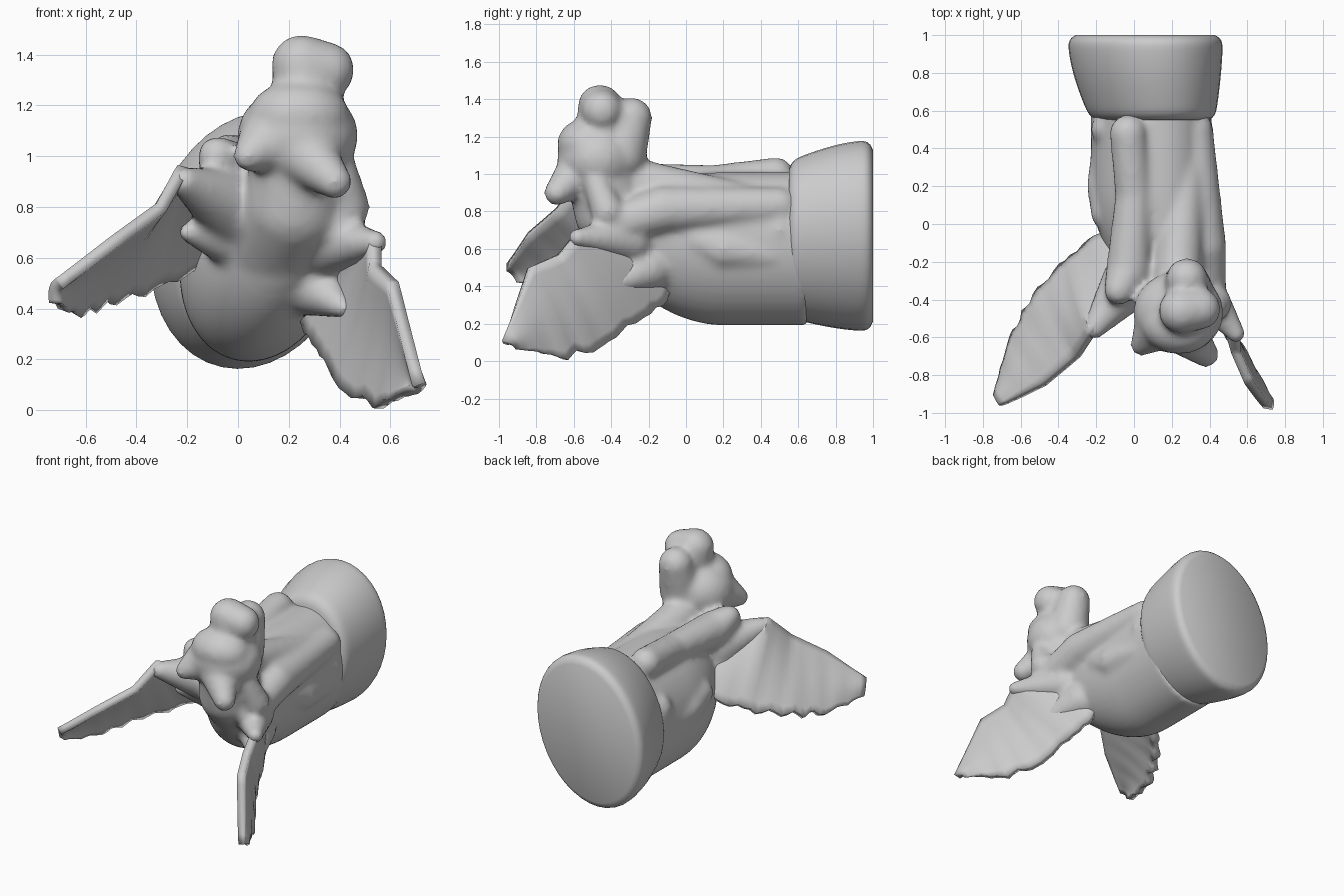
import bpy, bmesh, math, random
from mathutils import Vector, Matrix

random.seed(4)
if "Cube" in bpy.data.objects:
    bpy.data.objects.remove(bpy.data.objects["Cube"])

stone = bpy.data.materials.new("grey stone")
stone.use_nodes = True
grey = (.6, .6, .6, 1)
stone.diffuse_color = grey
stone.node_tree.nodes["Principled BSDF"].inputs["Base Color"].default_value = grey


def finish(bm, name):
    """Turn the bmesh into a smooth shaded object of the grey material."""
    bmesh.ops.recalc_face_normals(bm, faces=bm.faces)
    mesh = bpy.data.meshes.new(name)
    bm.to_mesh(mesh)
    bm.free()
    obj = bpy.data.objects.new(name, mesh)
    bpy.context.collection.objects.link(obj)
    mesh.materials.append(stone)
    bpy.ops.object.select_all(action='DESELECT')
    obj.select_set(True)
    bpy.context.view_layer.objects.active = obj
    bpy.ops.object.shade_smooth_by_angle(angle=math.radians(40))
    return obj


def loft(bm, section, steps, sides=40, lean=.15):
    """Skin the leaning ovals that section(t) returns as centre, half width, half height."""
    rings = []
    for step in range(steps + 1):
        centre, width, height = section(step / steps)
        ring = []
        for side in range(sides):
            angle = math.tau * side / sides
            offset = Vector((width * math.cos(angle), 0, height * math.sin(angle + lean)))
            ring.append(bm.verts.new(Vector(centre) + offset))
        rings.append(ring)
    for ring, following in zip(rings, rings[1:]):
        for i in range(sides):
            bm.faces.new((ring[i - 1], ring[i], following[i], following[i - 1]))
    bm.faces.new(rings[0])
    bm.faces.new(rings[-1])


def blob(bm, centre, radii):
    matrix = Matrix.Translation(centre) @ Matrix.Diagonal((*radii, 1))
    bmesh.ops.create_icosphere(bm, subdivisions=3, radius=1, matrix=matrix)


def limb(bm, start, end, thick, thin):
    """Rounded, tapering limb between two points."""
    start, end = Vector(start), Vector(end)
    steps = max(2, int((end - start).length / .03))
    for step in range(steps + 1):
        t = step / steps
        radius = thick + (thin - thick) * t
        blob(bm, start.lerp(end, t), (radius, radius, radius))


def along(points, t):
    """Point at fraction t of a polyline."""
    place = t * (len(points) - 1)
    i = min(int(place), len(points) - 2)
    return Vector(points[i]).lerp(Vector(points[i + 1]), place - i)


def base_section(t):
    flare = math.sin(t * math.pi / 2)
    rim = 1 - .1 * abs(2 * t - 1) ** 12
    centre = (.1 - .04 * flare, .55 + .45 * t, .65 + .02 * flare)
    return centre, (.33 + .08 * flare) * rim, (.42 + .09 * flare) * rim


def body_section(t):
    size = math.sqrt(math.sin(min(1, .04 + t * 1.6) * math.pi / 2))
    narrow = 1 - size
    centre = (.09 + .2 * narrow, 1.1 * t - .45, .6 + .2 * narrow)
    return centre, .32 * size, .41 * size


# Flared base with a flat end
bm = bmesh.new()
loft(bm, base_section, steps=30)
finish(bm, "base")

# Body core
bm = bmesh.new()
loft(bm, body_section, steps=24)

# Belly, chest and neck
chest = (.22, -.4, .8)
limb(bm, (.08, 0, .5), chest, .23, .2)
limb(bm, chest, (.24, -.45, 1), .2, .19)

# Ridges along the back
shoulder, middle, hip = (-.03, -.25, .94), (0, .15, .95), (-.03, .48, .99)
limb(bm, shoulder, middle, .12, .1)
limb(bm, middle, hip, .1, .1)
limb(bm, (.23, -.25, .95), (.29, .45, .83), .13, .09)
left_elbow = (.36, -.12, .81)
limb(bm, left_elbow, (.32, .5, .83), .13, .1)
limb(bm, left_elbow, (.39, -.42, .72), .13, .1)

# Folded legs and cuffs on both flanks
for x in (-.13, .32):
    knee, foot = (x, .2, .6), (x, .45, .57)
    limb(bm, (x, .06, .65), knee, .1, .12)
    limb(bm, knee, foot, .12, .09)
    blob(bm, (x, .5, .7), (.1, .09, .12))

# Right shoulder lobe
limb(bm, shoulder, (-.08, -.35, 1), .12, .08)

# Head and brow
blob(bm, (.235, -.47, 1.08), (.24, .22, .2))
blob(bm, (.24, -.53, 1.16), (.2, .16, .14))

# Snout, cheek and jaw
limb(bm, (.25, -.56, 1.02), (.38, -.69, .9), .13, .07)
limb(bm, (.13, -.54, 1.06), (.04, -.64, 1), .13, .06)
limb(bm, (.4, -.48, .95), (.43, -.42, .8), .07, .09)

# Crest on top of the head
crest = (.25, -.46, 1.36)
limb(bm, (.28, -.45, 1.2), crest, .14, .12)
limb(bm, crest, (.35, -.45, 1.34), .12, .11)
limb(bm, (.28, -.35, 1.1), (.28, -.29, 1.3), .14, .11)

# Wing roots
limb(bm, (.33, -.3, .65), (.54, -.58, .66), .13, .05)
limb(bm, (.28, -.2, .5), (.42, -.4, .4), .13, .04)
limb(bm, (-.02, -.3, .8), (-.21, -.55, .9), .15, .06)
limb(bm, (0, -.22, .68), (-.2, -.35, .7), .13, .04)

# Melt the body parts together
body = finish(bm, "body_and_head")
fuse = body.modifiers.new("fuse", 'REMESH')
fuse.mode = 'VOXEL'
fuse.voxel_size = .02
fuse.use_smooth_shade = True
soften = body.modifiers.new("soften", 'SMOOTH')
soften.factor = .5
soften.iterations = 8


def wing(name, leading, trailing, bow, rows=28, columns=10):
    """Rippled sheet between a leading and a ragged trailing edge."""
    bm = bmesh.new()
    root = Vector(leading[0])
    normal = (Vector(leading[-1]) - root).cross(Vector(trailing[0]) - root).normalized()
    grid = []
    for i in range(rows + 1):
        t = i / rows
        front, back = along(leading, t), along(trailing, t)
        ripple = math.sin(t * 44)
        ragged = 1 + random.uniform(-.03, .03) + .02 * ripple
        row = []
        for j in range(columns + 1):
            s = j / columns
            lift = bow * math.sin(math.pi * s) + .004 * s * ripple
            row.append(bm.verts.new(front.lerp(back, s * ragged) + normal * lift))
        grid.append(row)
    for row, following in zip(grid, grid[1:]):
        for j in range(columns):
            bm.faces.new((row[j], row[j + 1], following[j + 1], following[j]))
    sheet = finish(bm, name)
    thickness = sheet.modifiers.new("thickness", 'SOLIDIFY')
    thickness.thickness = .05
    thickness.offset = 0


wing("left_wing",
     leading=[(.3, -.25, .68), (.54, -.58, .69), (.54, -.68, .57), (.61, -.84, .5), (.71, -.98, .1)],
     trailing=[(.2, 0, .42), (.3, -.17, .29), (.4, -.42, .1), (.55, -.65, .02), (.69, -.92, .08)],
     bow=.02)
wing("right_wing",
     leading=[(0, -.35, .85), (-.22, -.57, .95), (-.3, -.7, .8), (-.48, -.85, .67), (-.7, -.96, .5)],
     trailing=[(-.1, 0, .6), (-.32, -.18, .5), (-.52, -.38, .43), (-.64, -.6, .38), (-.72, -.9, .42)],
     bow=-.02)
